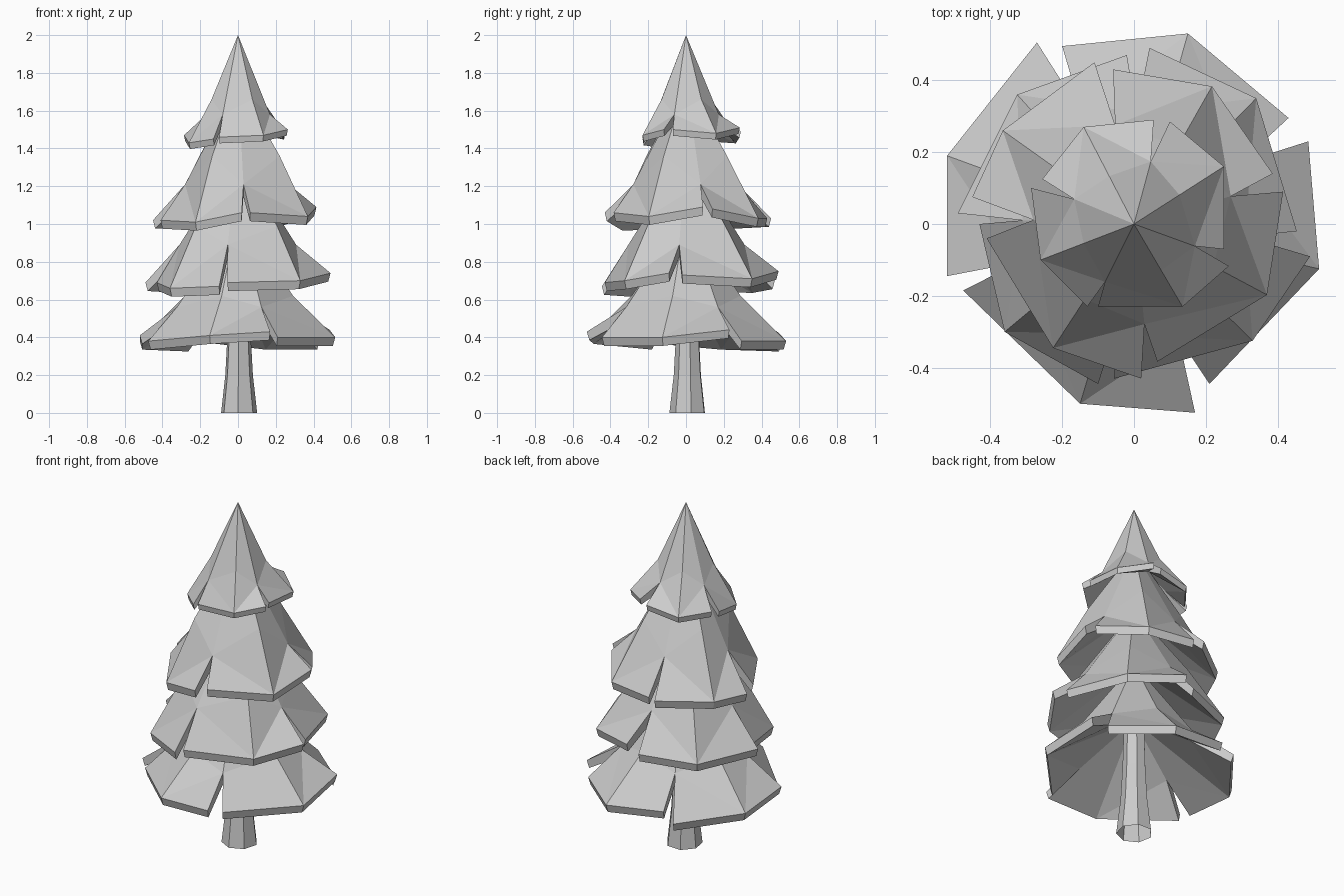
import bpy, bmesh
from math import cos, sin, pi
from mathutils import Vector

if "Cube" in bpy.data.objects:
    bpy.data.objects.remove(bpy.data.objects["Cube"])


def finish(bm, name):
    bmesh.ops.recalc_face_normals(bm, faces=bm.faces)
    me = bpy.data.meshes.new(name)
    bm.to_mesh(me)
    bm.free()
    ob = bpy.data.objects.new(name, me)
    bpy.context.collection.objects.link(ob)
    return ob


def tier(name, rim, rim_z, tip, mid, apex_z, hollow_z, drop=.045):
    """Skirt of four two-facet flaps; tip and mid are (radius, z) of slit ends and flap creases.
    The underside is a plainer cone rising from the rim to hollow_z."""
    bm = bmesh.new()
    pts = [Vector(p) for p in rim]
    n = len(pts) // 3

    def at(d, rz):
        d = d.normalized() * rz[0]
        return bm.verts.new((d.x, d.y, rz[1]))

    def under(v, dz=drop):
        return bm.verts.new((v.co.x * .975, v.co.y * .975, v.co.z - dz))

    apex = bm.verts.new((0, 0, apex_z))
    peak = bm.verts.new((0, 0, hollow_z))
    tips = [at(pts[3 * i - 1] + pts[3 * i], tip) for i in range(n)]
    tips_in = [under(t, drop + .02) for t in tips]
    for i in range(n):
        a, b, c = [bm.verts.new((*pts[3 * i + k], rim_z[i][k])) for k in range(3)]
        a2, b2, c2 = under(a), under(b), under(c)
        m = at(pts[3 * i + 1], mid)
        j = (i + 1) % n
        t0, t1, u0, u1 = tips[i], tips[j], tips_in[i], tips_in[j]
        for f in ((t0, a, b), (t0, b, m), (m, b, t1), (b, c, t1), (apex, t0, m), (apex, m, t1),
                  (a, a2, b2, b), (b, b2, c2, c), (t0, u0, a2, a), (c, c2, u1, t1),
                  (u0, b2, a2), (u0, peak, b2), (b2, peak, u1), (u1, c2, b2)):
            bm.faces.new(f)
    return finish(bm, name)


# Foliage tiers, bottom to top
tier("foliage_bottom",
     [(-.475, -.185), (-.15, -.50), (.17, -.525), (.21, -.445), (.515, -.125), (.485, .23),
      (.43, .295), (.15, .53), (-.20, .495), (-.27, .505), (-.52, .19), (-.52, -.145)],
     [(.38, .41, .43), (.40, .40, .44), (.38, .38, .42), (.37, .38, .41)],
     (.34, .56), (.30, .62), 1.05, .70)
tier("foliage_lower",
     [(-.43, 0), (-.36, -.30), (-.10, -.445), (-.055, -.43), (.33, -.325), (.49, -.09),
      (.453, -.02), (.34, .35), (.043, .49), (-.02, .47), (-.325, .36), (-.49, .03)],
     [(.69, .66, .67), (.69, .70, .74), (.73, .71, .75), (.70, .68, .69)],
     (.31, .89), (.29, .99), 1.38, 1.03)
tier("foliage_upper",
     [(-.41, -.04), (-.225, -.345), (.02, -.43), (.065, -.383), (.37, -.197), (.415, .09),
      (.386, .14), (.217, .383), (-.058, .43), (-.11, .45), (-.365, .26), (-.45, .075)],
     [(1.02, 1.01, 1.06), (1.06, 1.04, 1.09), (1.08, 1.03, 1.03), (1.03, 1.02, 1.02)],
     (.28, 1.21), (.25, 1.36), 1.75, 1.36)
tier("foliage_top",
     [(-.286, .10), (-.26, -.10), (-.13, -.23), (-.10, -.23), (.135, -.23), (.264, -.117),
      (.25, -.07), (.25, .16), (.10, .285), (.055, .29), (-.14, .27), (-.255, .125)],
     [(1.47, 1.43, 1.45), (1.46, 1.47, 1.50), (1.50, 1.48, 1.51), (1.49, 1.46, 1.47)],
     (.18, 1.58), (.15, 1.66), 2.0, 1.70, .033)

# Seven-sided flared trunk, open at the base
bm = bmesh.new()
N = 7
rings = [[bm.verts.new((.005 + r * cos(2 * pi * (k + .2) / N), .01 + r * sin(2 * pi * (k + .2) / N), z))
          for k in range(N)] for r, z in ((.098, 0), (.075, .2), (.064, .4), (.05, .9))]
for lo, hi in zip(rings, rings[1:]):
    for k in range(N):
        j = (k + 1) % N
        bm.faces.new((lo[k], lo[j], hi[j], hi[k]))
finish(bm, "trunk")
